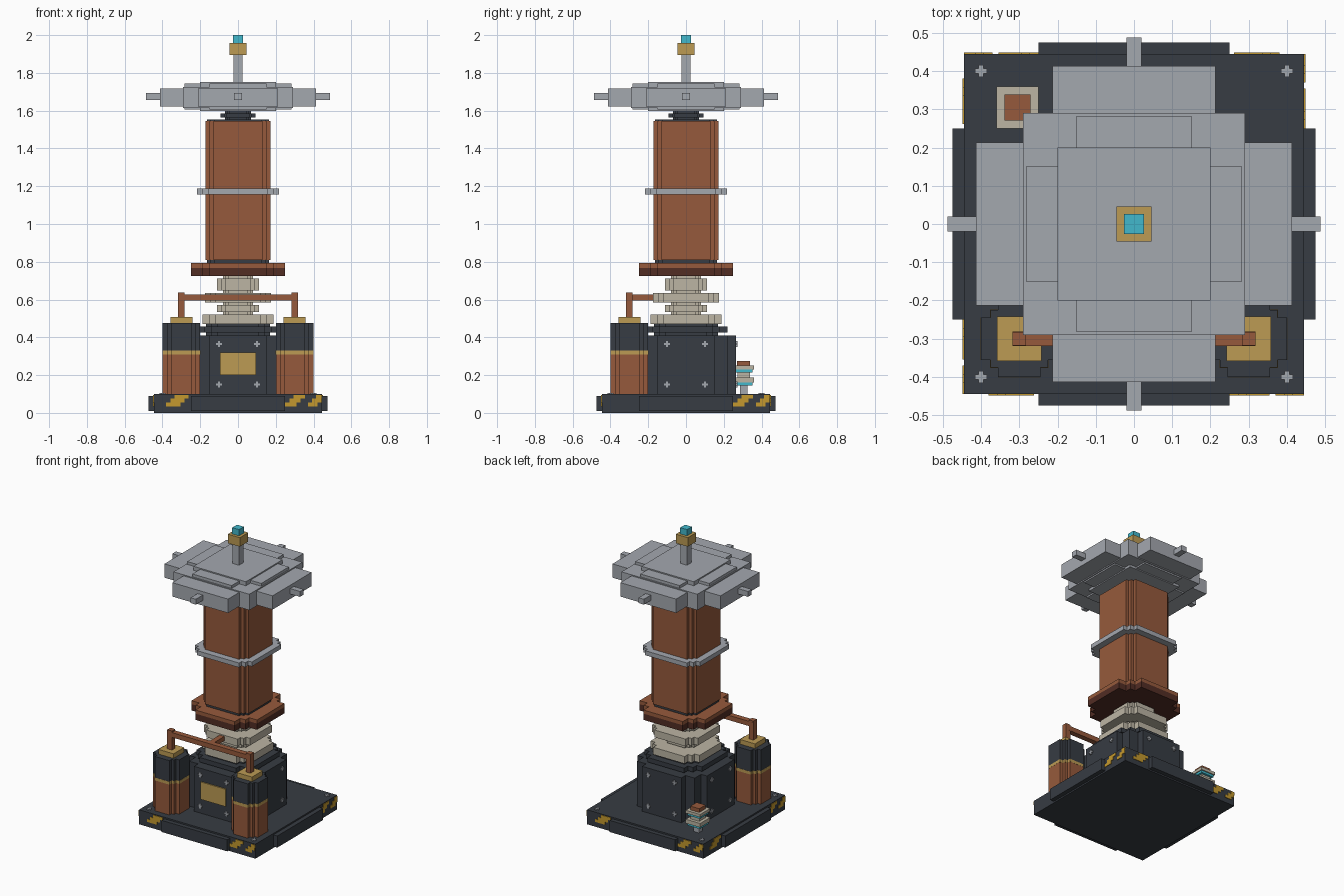
import bpy, bmesh, math
from mathutils import Matrix, Vector

cube = bpy.data.objects.get("Cube")
if cube:
    bpy.data.objects.remove(cube, do_unlink=True)


def material(name, rgb):
    lin = [((c / 255 + 0.055) / 1.055) ** 2.4 for c in rgb] + [1.0]
    m = bpy.data.materials.new(name)
    m.diffuse_color = lin
    m.use_nodes = True
    m.node_tree.nodes["Principled BSDF"].inputs["Base Color"].default_value = lin
    return m


DARK = material("dark steel", (55, 60, 67))
COPPER = material("copper", (150, 90, 60))
BROWN = material("dark copper", (82, 45, 36))
GREY = material("light steel", (164, 168, 175))
CREAM = material("ceramic", (188, 181, 164))
BRASS = material("brass", (188, 155, 84))
YELLOW = material("hazard yellow", (196, 153, 46))
CYAN = material("cyan glow", (66, 184, 204))


def finish(name, bm, mat):
    bmesh.ops.recalc_face_normals(bm, faces=bm.faces)
    me = bpy.data.meshes.new(name)
    bm.to_mesh(me)
    bm.free()
    me.materials.append(mat)
    ob = bpy.data.objects.new(name, me)
    bpy.context.collection.objects.link(ob)
    return ob


def stepped(name, mat, layers, at=(0, 0)):
    """Stack of stepped round plates: (reach, tab half width, corner, z0, z1)."""
    bm = bmesh.new()
    for r, t, s, z0, z1 in layers:
        quad = [(r, t), (s, t), (s, s), (t, s), (t, r)]
        pts = []
        for k in range(4):
            rot = Matrix.Rotation(k * math.pi / 2, 2)
            pts += [rot @ Vector(p) for p in quad]
        verts = [bm.verts.new((p.x + at[0], p.y + at[1], z0)) for p in pts]
        base = bm.faces.new(verts)
        top = bmesh.ops.extrude_face_region(bm, geom=[base])["geom"]
        bmesh.ops.translate(bm, vec=(0, 0, z1 - z0),
                            verts=[v for v in top if isinstance(v, bmesh.types.BMVert)])
    # the extruded base is kept so each layer is a closed solid
        if base.is_valid is False:
            bm.faces.new(verts)
    return finish(name, bm, mat)


def boxes(name, mat, items, turn=0):
    """Boxes given as (x0, x1, y0, y1, z0, z1), turned in quarter turns about z."""
    bm = bmesh.new()
    for x0, x1, y0, y1, z0, z1 in items:
        m = (Matrix.Rotation(turn * math.pi / 2, 4, 'Z')
             @ Matrix.Translation(((x0 + x1) / 2, (y0 + y1) / 2, (z0 + z1) / 2))
             @ Matrix.Diagonal((x1 - x0, y1 - y0, z1 - z0, 1)))
        bmesh.ops.create_cube(bm, size=1, matrix=m)
    return finish(name, bm, mat)


def block(name, mat, x, y, h, z0, z1):
    return boxes(name, mat, [(x - h, x + h, y - h, y + h, z0, z1)])


# base slab with side tabs
block("base_slab", DARK, 0, 0, 0.445, 0, 0.10)
for k in range(4):
    boxes("base_tab", DARK, [(-0.25, 0.25, -0.475, -0.44, 0.01, 0.09)], k)

# hazard stripes: stepped diagonal plates on the slab edges
def stripe(u, w):
    return [(u + i * 0.022, min(u + w + i * 0.022, 0.445), -0.449, -0.444,
             0.035 + i * 0.02, 0.055 + i * 0.02) for i in range(3)]


for k in range(4):
    items = stripe(0.25, 0.06) + stripe(0.37, 0.05)
    if k != 1:
        items += stripe(-0.38, 0.075)
    boxes("hazard_stripes", YELLOW, items, k)

# cross-head bolts on the base corners
for sx in (-1, 1):
    for sy in (-1, 1):
        x, y = 0.4 * sx, 0.4 * sy
        boxes("base_bolt", GREY, [(x - .016, x + .016, y - .006, y + .006, .098, .106),
                                  (x - .006, x + .006, y - .016, y + .016, .098, .1055)])

# machine housing with bolts on each side
stepped("housing", DARK, [(0.265, 0.15, 0.22, 0.1, 0.41)])
stepped("housing_collar", DARK, [(0.17, 0.11, 0.14, 0.41, 0.475),
                                 (0.22, 0.14, 0.18, 0.425, 0.457)])
for k in range(4):
    items = []
    for x in (-0.1, 0.1):
        for z in (0.15, 0.365):
            items += [(x - .016, x + .016, -.272, -.264, z - .006, z + .006),
                      (x - .006, x + .006, -.2715, -.264, z - .016, z + .016)]
    boxes("housing_bolts", GREY, items, k)
boxes("front_plate", BRASS, [(-0.095, 0.095, -0.273, -0.264, 0.2, 0.32)])

# ceramic insulator stack
stepped("insulator_stack", CREAM, [
    (0.08, 0.05, 0.065, 0.47, 0.73),
    (0.187, 0.12, 0.15, 0.47, 0.52),
    (0.11, 0.07, 0.09, 0.535, 0.572),
    (0.175, 0.12, 0.145, 0.585, 0.635),
    (0.11, 0.07, 0.09, 0.648, 0.712)])

# coil collar and coil column
stepped("collar_lower", BROWN, [(0.25, 0.15, 0.19, 0.725, 0.768)])
stepped("collar_upper", COPPER, [(0.25, 0.15, 0.19, 0.768, 0.793)])
stepped("coil_core_rims", DARK, [(0.165, 0.125, 0.145, 0.79, 0.812),
                                 (0.165, 0.125, 0.145, 1.54, 1.552)])
stepped("coil_column", COPPER, [(0.173, 0.13, 0.152, 0.81, 1.546)])
stepped("coil_band", GREY, [(0.218, 0.16, 0.19, 1.157, 1.188)])
stepped("column_neck", DARK, [(0.07, 0.045, 0.055, 1.55, 1.61),
                              (0.092, 0.06, 0.075, 1.565, 1.585)])

# discharge canopy: stacked plates and four probes
block("canopy_core", GREY, 0, 0, 0.29, 1.615, 1.725)
boxes("canopy_tabs", GREY, [(-0.213, 0.213, -0.413, 0.413, 1.622, 1.718)])
boxes("canopy_tabs_side", GREY, [(-0.413, 0.413, -0.213, 0.213, 1.6225, 1.7175)])
boxes("canopy_steps", GREY, [(-0.15, 0.15, -0.283, 0.283, 1.605, 1.745),
                             (-0.283, 0.283, -0.15, 0.15, 1.6055, 1.7445)])
block("canopy_cap", GREY, 0, 0, 0.2, 1.598, 1.753)
for k in range(4):
    boxes("canopy_probe", GREY, [(-0.02, 0.02, -0.488, -0.41, 1.657, 1.694)], k)

# mast and glowing tip
block("mast", GREY, 0, 0, 0.025, 1.75, 1.90)
block("mast_head", BRASS, 0, 0, 0.046, 1.895, 1.957)
block("mast_tip", CYAN, 0, 0, 0.026, 1.955, 2.0)

# two front capacitors
for side, sx in (("right", -1), ("left", 1)):
    c = (0.3 * sx, -0.3)
    stepped(side + "_capacitor_lower", COPPER, [(0.1, 0.055, 0.075, 0.1, 0.31)], c)
    stepped(side + "_capacitor_band", BRASS, [(0.101, 0.056, 0.076, 0.31, 0.33)], c)
    stepped(side + "_capacitor_upper", DARK, [(0.1, 0.055, 0.075, 0.33, 0.475)], c)
    block(side + "_capacitor_cap", BRASS, *c, 0.058, 0.475, 0.507)
    block(side + "_riser", COPPER, *c, 0.018, 0.5, 0.638)

# copper bus bar linking capacitors to the stack
boxes("bus_bar", COPPER, [(-0.318, 0.318, -0.3185, -0.2815, 0.595, 0.628),
                          (-0.018, 0.018, -0.29, -0.16, 0.596, 0.627)])

# small terminal at the rear
T = (-0.305, 0.305)
for name, mat, h, z0, z1 in [("stem", GREY, 0.02, 0.1, 0.15), ("glow_low", CYAN, 0.048, 0.145, 0.16),
                             ("disc_low", CREAM, 0.055, 0.16, 0.188), ("neck", CREAM, 0.033, 0.185, 0.218),
                             ("glow_high", CYAN, 0.048, 0.215, 0.23), ("disc_high", CREAM, 0.055, 0.23, 0.25),
                             ("contact", COPPER, 0.034, 0.25, 0.276)]:
    block("terminal_" + name, mat, *T, h, z0, z1)
